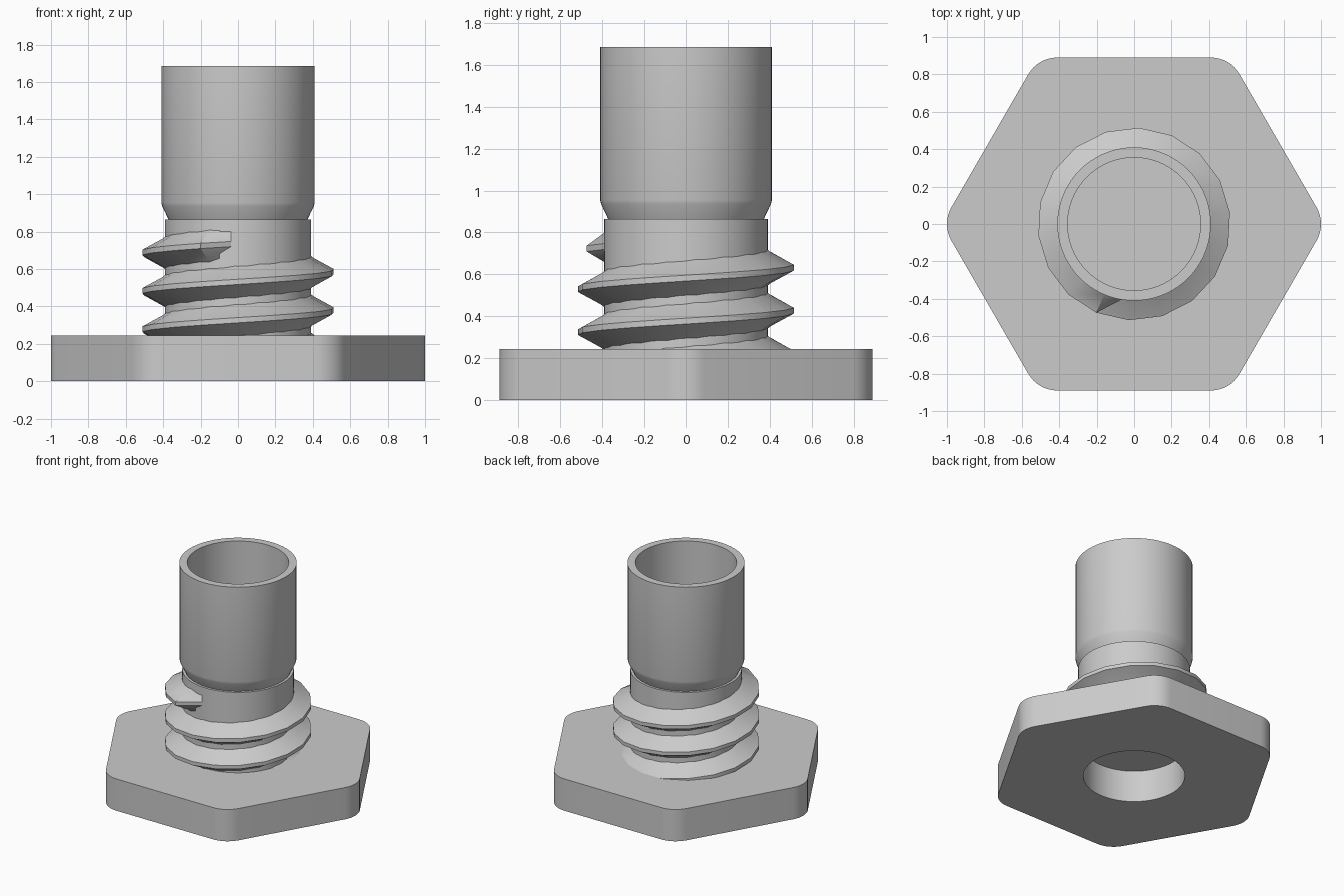
import bpy
import bmesh
import math

cube = bpy.data.objects.get("Cube")
if cube:
    bpy.data.objects.remove(cube, do_unlink=True)

grey = bpy.data.materials.new("plain grey")
grey.use_nodes = True
grey.diffuse_color = (0.6, 0.6, 0.6, 1)
grey.node_tree.nodes["Principled BSDF"].inputs["Base Color"].default_value = (0.6, 0.6, 0.6, 1)


def polar(r, angle, z):
    return (r * math.cos(angle), r * math.sin(angle), z)


def loft(name, rings, loop=False, caps=False):
    """Skin closed rings of points; loop joins last to first, caps fills the ends."""
    bm = bmesh.new()
    rows = [[bm.verts.new(p) for p in ring] for ring in rings]
    n = len(rows[0])
    pairs = list(zip(rows, rows[1:])) + ([(rows[-1], rows[0])] if loop else [])
    for a, b in pairs:
        for i in range(n):
            j = (i + 1) % n
            bm.faces.new((a[i], a[j], b[j], b[i]))
    if caps:
        bm.faces.new(rows[0])
        bm.faces.new(rows[-1])
    bmesh.ops.recalc_face_normals(bm, faces=bm.faces)
    mesh = bpy.data.meshes.new(name)
    bm.to_mesh(mesh)
    bm.free()
    mesh.materials.append(grey)
    obj = bpy.data.objects.new(name, mesh)
    bpy.context.collection.objects.link(obj)
    bpy.ops.object.select_all(action='DESELECT')
    obj.select_set(True)
    bpy.context.view_layer.objects.active = obj
    bpy.ops.object.shade_smooth_by_angle(angle=math.radians(30))
    return obj


def circle(r, z, n=72):
    return [polar(r, 2 * math.pi * i / n, z) for i in range(n)]


BASE_TOP, CORE_TOP, TOP = 0.245, 0.865, 1.685
BORE = 0.355

# Hexagonal base with rounded corners and a round hole
FLAT, FILLET, STEPS = 0.89, 0.18, 9
centre = (FLAT - FILLET) / math.cos(math.radians(30))
outline, hole = [], []
for k in range(6):
    corner = math.radians(60 * k)
    for i in range(STEPS):
        a = corner + math.radians(-30 + 60 * i / (STEPS - 1))
        outline.append((centre * math.cos(corner) + FILLET * math.cos(a),
                        centre * math.sin(corner) + FILLET * math.sin(a)))
        a = corner + math.radians(-30 + 60 * (i + 0.5) / STEPS)
        hole.append((BORE * math.cos(a), BORE * math.sin(a)))
loft("hex_base", [[(x, y, z) for x, y in pts] for pts, z in
                  ((outline, 0), (outline, BASE_TOP), (hole, BASE_TOP), (hole, 0))], loop=True)

# Solid core that carries the thread
loft("threaded_core", [circle(0.39, BASE_TOP), circle(0.39, CORE_TOP)], caps=True)

# Open tube with a chamfered foot
loft("tube", [circle(r, z) for r, z in
              ((0.372, CORE_TOP), (0.405, 0.935), (0.41, 0.955), (0.41, TOP),
               (BORE, TOP), (BORE, CORE_TOP))], loop=True)

# Right-handed thread: half profile as (radius, offset), mirrored about the crest
half = [(0.375, 0.092), (0.392, 0.084), (0.408, 0.072), (0.515, 0.014)]
profile = [(r, -d) for r, d in half] + [(r, d) for r, d in reversed(half)]
PITCH, END, TURN_STEPS = 0.205, 267, 51
sections = []
for s in range(TURN_STEPS + 1):
    deg = END - 20 * (TURN_STEPS - s)
    z = 0.685 + PITCH * (deg - 180) / 360
    run_out = s == TURN_STEPS          # the last section sinks into the core
    sections.append([polar(min(r, 0.38) if run_out else r, math.radians(deg), z + d)
                     for r, d in profile])
loft("thread", sections, caps=True)
